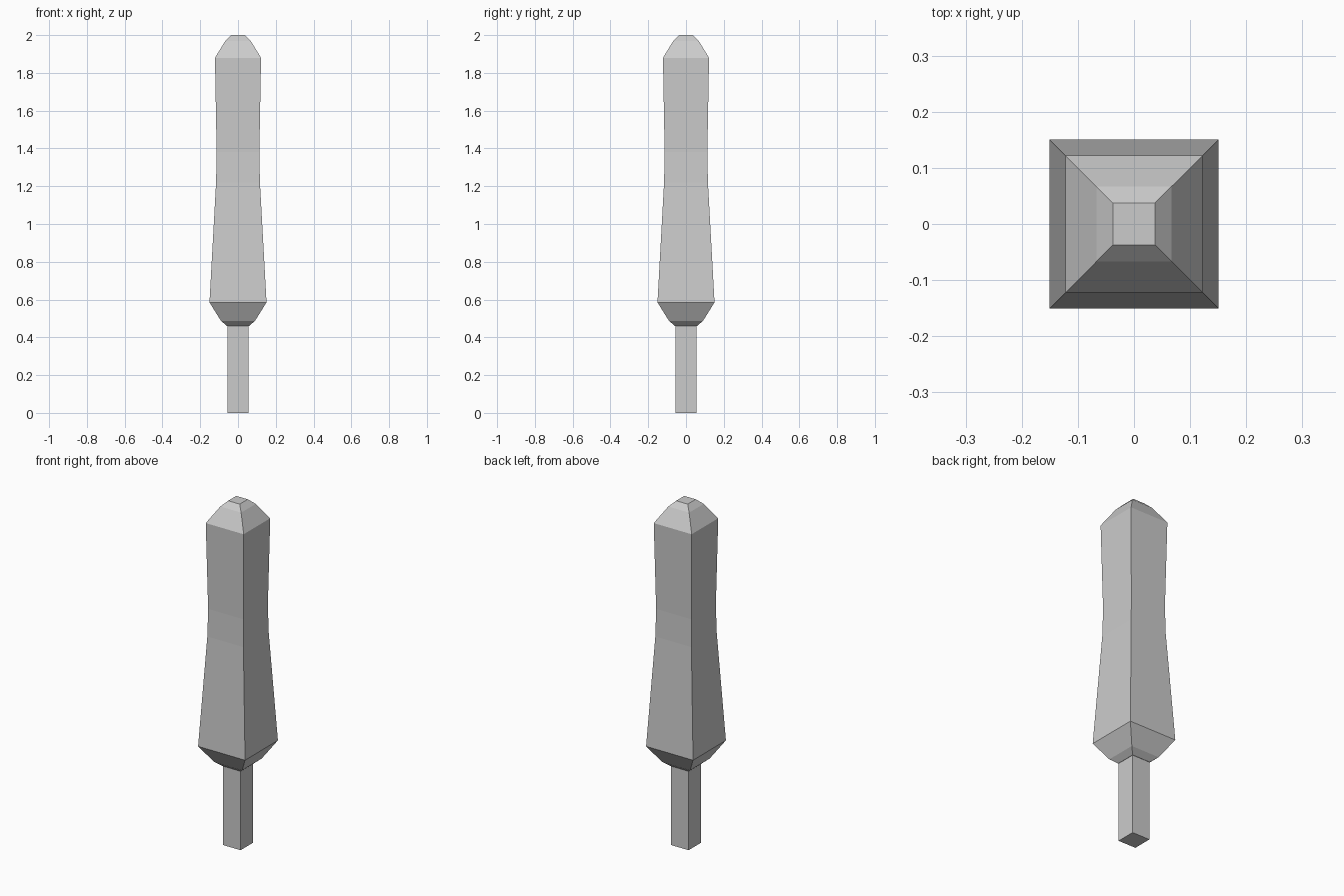
import bpy, bmesh

if "Cube" in bpy.data.objects:
    bpy.data.objects.remove(bpy.data.objects["Cube"])


def square_loft(name, profile):
    """Stack square rings given as (z, half width) and cap both ends."""
    bm = bmesh.new()
    rings = []
    for z, w in profile:
        rings.append([bm.verts.new((sx * w, sy * w, z))
                      for sx, sy in ((-1, -1), (1, -1), (1, 1), (-1, 1))])
    for low, high in zip(rings, rings[1:]):
        for i in range(4):
            j = (i + 1) % 4
            bm.faces.new((low[i], low[j], high[j], high[i]))
    bm.faces.new(rings[0][::-1])
    bm.faces.new(rings[-1])
    mesh = bpy.data.meshes.new(name)
    bm.to_mesh(mesh)
    bm.free()
    obj = bpy.data.objects.new(name, mesh)
    bpy.context.collection.objects.link(obj)
    return obj


# Thin square stem
square_loft("stem", [(0, 0.056), (0.46, 0.056)])

# Waisted square head with bevelled ends
square_loft("head", [
    (0.46, 0.058), (0.487, 0.09), (0.585, 0.151), (1.22, 0.116),
    (1.38, 0.113), (1.88, 0.122), (1.97, 0.067), (2.0, 0.037),
])
